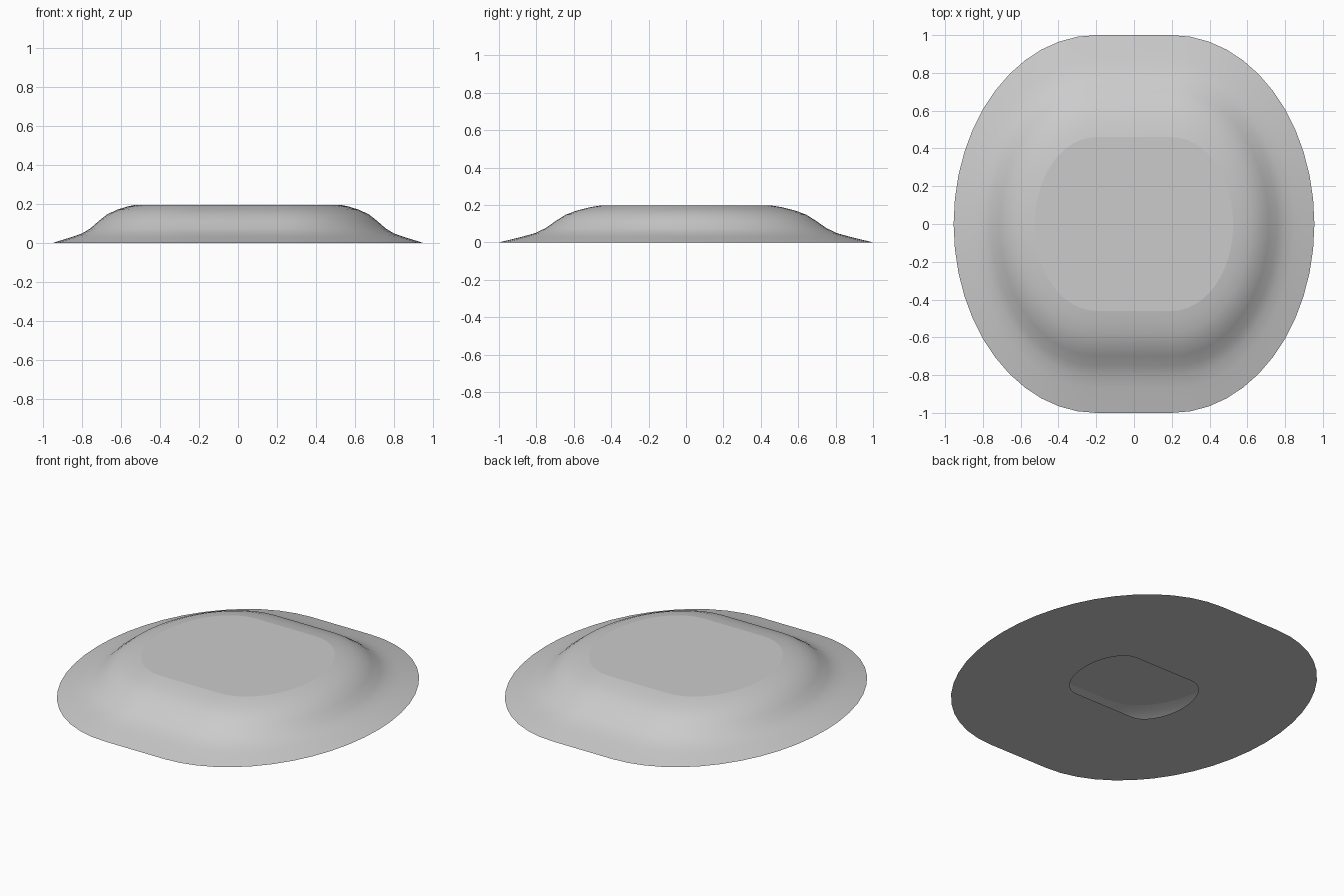
import bpy, bmesh, math

cube = bpy.data.objects.get("Cube")
if cube:
    bpy.data.objects.remove(cube, do_unlink=True)

SEGMENTS = 24      # steps per rounded end
STRAIGHT = 0.2     # half length of the straight sides
RIM = (0.755, 1.0)
CREST = (0.325, 0.46)
OPENING = (0.155, 0.26)
HEIGHT = 0.197

# Slope from crest to rim: (fraction outwards, height)
SLOPE = [(0, HEIGHT), (0.1, 0.188), (0.22, 0.172), (0.34, 0.148), (0.44, 0.114),
         (0.54, 0.076), (0.64, 0.05), (0.76, 0.032), (0.88, 0.016), (1, 0)]

grey = bpy.data.materials.new("plain grey")
grey.use_nodes = True
grey.diffuse_color = (0.6, 0.6, 0.6, 1)
grey.node_tree.nodes["Principled BSDF"].inputs["Base Color"].default_value = (0.6, 0.6, 0.6, 1)


def ring(bm, radii, z):
    """Loop with two elliptical ends joined by straight sides."""
    verts = []
    for side in (1, -1):
        for i in range(SEGMENTS + 1):
            a = math.pi * (i / SEGMENTS - 0.5)
            x = STRAIGHT + radii[0] * math.cos(a)
            verts.append(bm.verts.new((side * x, side * radii[1] * math.sin(a), z)))
    return verts


def bridge(bm, upper, lower, smooth):
    n = len(upper)
    for i in range(n):
        j = (i + 1) % n
        face = bm.faces.new((upper[i], lower[i], lower[j], upper[j]))
        face.smooth = smooth


def sharpen(bm, loop):
    for i, v in enumerate(loop):
        edge = bm.edges.get((v, loop[(i + 1) % len(loop)]))
        edge.smooth = False


# Hollow mound: flat crest, curved slope, flat underside with an opening
bm = bmesh.new()
rings = []
for t, z in SLOPE:
    radii = [c + (r - c) * t for c, r in zip(CREST, RIM)]
    rings.append(ring(bm, radii, z))
for upper, lower in zip(rings, rings[1:]):
    bridge(bm, upper, lower, True)
bm.faces.new(rings[0])
opening = ring(bm, OPENING, 0)
bridge(bm, rings[-1], opening, False)
for loop in (rings[0], rings[-1]):
    sharpen(bm, loop)

mesh = bpy.data.meshes.new("hollow_mound")
bm.to_mesh(mesh)
bm.free()
mesh.materials.append(grey)
mound = bpy.data.objects.new("hollow_mound", mesh)
bpy.context.collection.objects.link(mound)
